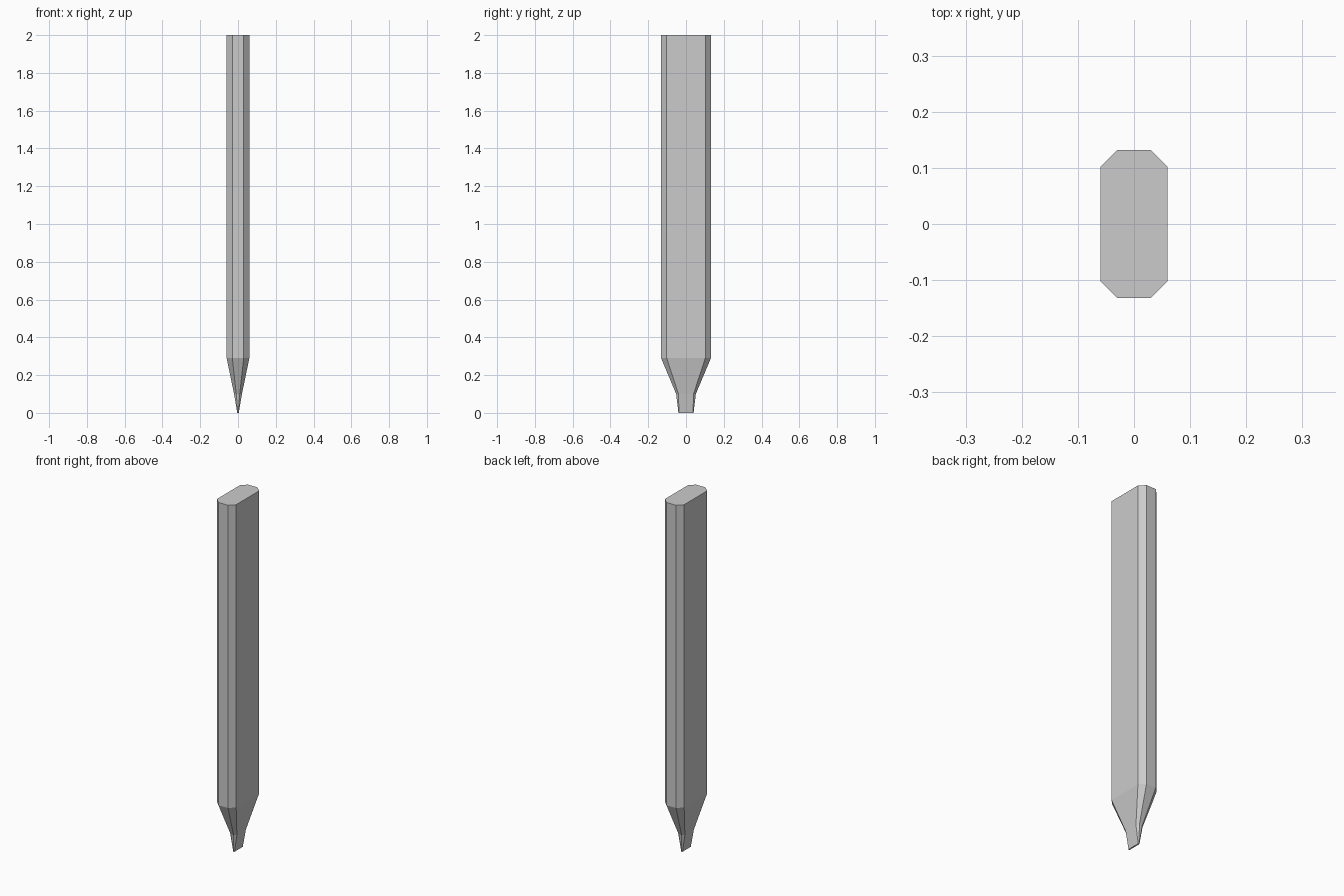
import bpy, bmesh

if "Cube" in bpy.data.objects:
    bpy.data.objects.remove(bpy.data.objects["Cube"])


def section(hx, hy, c):
    """Rectangle with chamfered corners, counter-clockwise."""
    return [(hx, -hy + c), (hx, hy - c), (hx - c, hy), (-hx + c, hy),
            (-hx, hy - c), (-hx, -hy + c), (-hx + c, -hy), (hx - c, -hy)]


def loft(name, levels, cap_bottom=False, cap_top=False):
    """Flat-sided loft through (z, half x, half y, chamfer) levels, low to high."""
    bm = bmesh.new()
    rings = [[bm.verts.new((x, y, z)) for x, y in section(hx, hy, c)]
             for z, hx, hy, c in levels]
    for low, high in zip(rings, rings[1:]):
        for i in range(8):
            j = (i + 1) % 8
            bm.faces.new((low[i], low[j], high[j], high[i]))
    if cap_bottom:
        bm.faces.new(rings[0][::-1])
    if cap_top:
        bm.faces.new(rings[-1])
    mesh = bpy.data.meshes.new(name)
    bm.to_mesh(mesh)
    bm.free()
    obj = bpy.data.objects.new(name, mesh)
    bpy.context.collection.objects.link(obj)
    return obj


shaft = (0.29, 0.06, 0.132, 0.03)
neck = (0.10, 0.021, 0.052, 0.012)

# Long flat pencil shaft
loft("pencil_shaft", [shaft, (2.0, 0.06, 0.132, 0.03)], cap_top=True)
# Sharpened wooden taper
loft("wood_taper", [neck, shaft])
# Narrow chisel-shaped lead
loft("lead_tip", [(0.0, 0.004, 0.04, 0.003), neck], cap_bottom=True)
